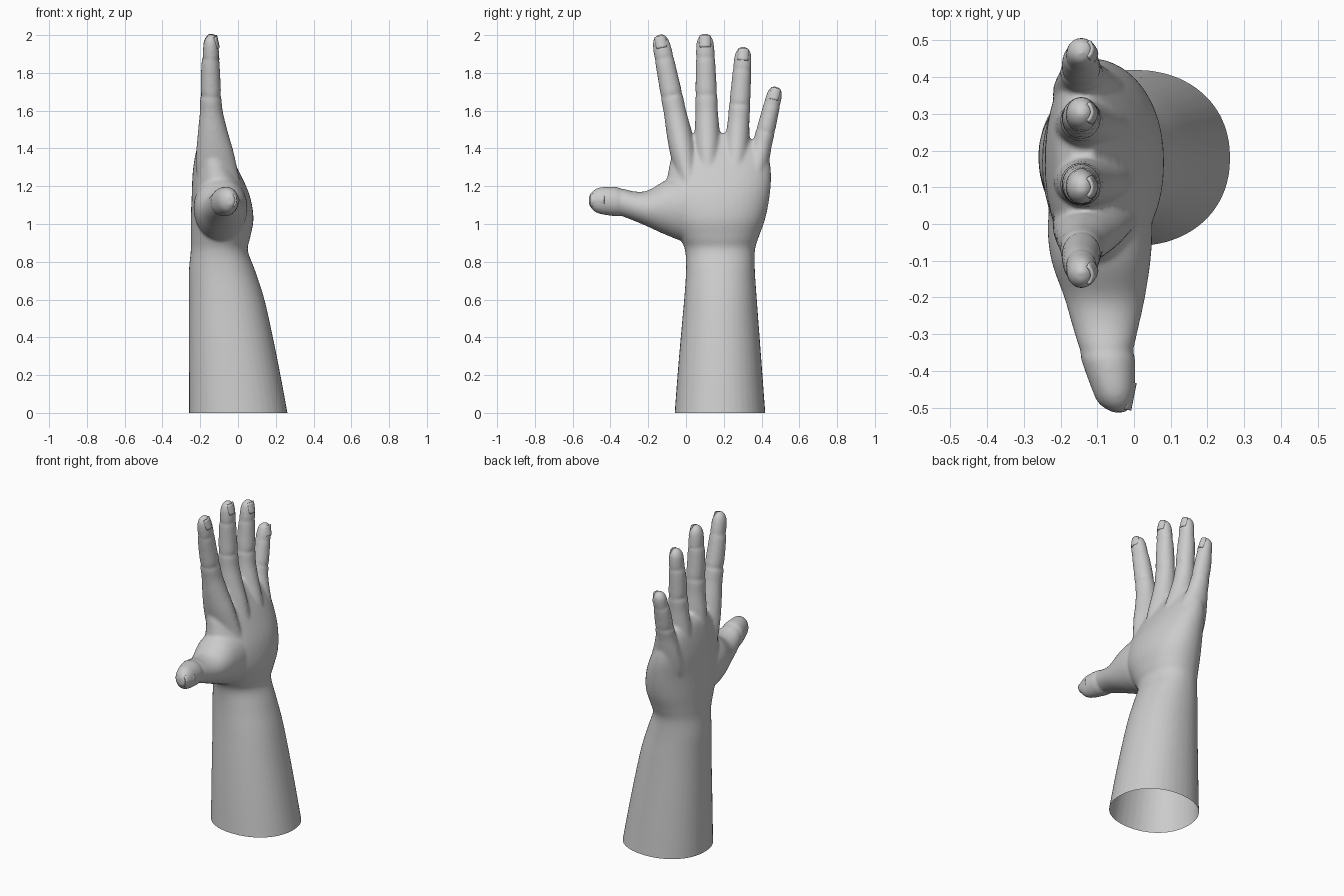
import bpy, bmesh, math
from mathutils import Vector

if "Cube" in bpy.data.objects:
    bpy.data.objects.remove(bpy.data.objects["Cube"])

SEG = 40


def catmull(rows, steps=5):
    """Smoothly resample rows of numbers."""
    out = []
    for i in range(len(rows) - 1):
        p = [rows[max(0, min(len(rows) - 1, i + k))] for k in (-1, 0, 1, 2)]
        for s in range(steps):
            t = s / steps
            out.append([b + 0.5 * t * (c - a + t * (2*a - 5*b + 4*c - d + t * (3*(b - c) + d - a)))
                        for a, b, c, d in zip(*p)])
    return out + [list(rows[-1])]


def loft(bm, rings, power=2.0):
    """Skin closed cross-sections given as (centre, half axis u, half axis v)."""
    loops = []
    for c, u, v in rings:
        loop = []
        for k in range(SEG):
            a = 2 * math.pi * k / SEG
            ca, sa = math.cos(a), math.sin(a)
            x = math.copysign(abs(ca) ** (2 / power), ca)
            y = math.copysign(abs(sa) ** (2 / power), sa)
            loop.append(bm.verts.new(Vector(c) + Vector(u) * x + Vector(v) * y))
        loops.append(loop)
    for A, B in zip(loops, loops[1:]):
        for k in range(SEG):
            j = (k + 1) % SEG
            bm.faces.new((A[k], A[j], B[j], B[k]))
    bm.faces.new(loops[0][::-1])
    bm.faces.new(loops[-1])


bm = bmesh.new()

# forearm and palm: z, x range, y range
palm = [(-.1, -.26, .28, -.068, .43), (0, -.26, .262, -.06, .42), (.2, -.26, .225, -.045, .405),
        (.4, -.26, .185, -.028, .39), (.6, -.26, .14, -.01, .375), (.75, -.26, .092, 0, .365),
        (.86, -.25, .052, -.005, .365), (.93, -.25, .065, -.035, .385), (1.03, -.25, .082, -.085, .42),
        (1.15, -.245, .062, -.11, .443), (1.27, -.24, .01, -.095, .45), (1.37, -.225, -.045, -.07, .43),
        (1.44, -.205, -.085, -.01, .36), (1.48, -.17, -.11, .08, .29)]
loft(bm, [(((a + b) / 2, (c + d) / 2, z), ((b - a) / 2, 0, 0), (0, (d - c) / 2, 0))
          for z, a, b, c, d in catmull(palm)], 2.15)

# thumb: y, x range, z range
thumb = [(.12, -.22, .04, .95, 1.28), (0, -.235, .05, .91, 1.26), (-.1, -.225, .045, .94, 1.235),
         (-.2, -.19, .03, .985, 1.178), (-.27, -.17, .015, 1.015, 1.172), (-.335, -.15, 0, 1.04, 1.187),
         (-.35, -.142, -.006, 1.046, 1.183), (-.365, -.145, .003, 1.04, 1.196),
         (-.45, -.115, .003, 1.052, 1.195), (-.49, -.095, -.005, 1.07, 1.178), (-.513, -.06, -.02, 1.1, 1.15)]
loft(bm, [(((a + b) / 2, y, (c + d) / 2), ((b - a) / 2, 0, 0), (0, 0, (d - c) / 2))
          for y, a, b, c, d in catmull(thumb)])

# fingers: shared profile of position, width factor and x range, with joint creases
profile = [(0, .9, -.2, .03), (.15, 1.1, -.22, .0), (.28, 1.2, -.22, -.025), (.4, 1.16, -.212, -.055),
           (.52, 1.04, -.202, -.08), (.605, 1.03, -.2, -.088), (.625, .94, -.19, -.096),
           (.645, 1.0, -.197, -.09), (.74, .95, -.197, -.094), (.835, .9, -.192, -.098),
           (.855, .83, -.184, -.104), (.875, .88, -.187, -.1), (.95, .79, -.182, -.105),
           (.985, .58, -.17, -.115), (1.004, .25, -.155, -.13)]
fingers = [("index", (.03, 1.15), (-.14, 2.0), .057), ("middle", (.12, 1.15), (.1, 2.005), .057),
           ("ring", (.25, 1.13), (.305, 1.935), .055), ("little", (.325, 1.1), (.478, 1.725), .049)]
for name, base, tip, w in fingers:
    b, t = Vector((0, *base)), Vector((0, *tip))
    d = (t - b).normalized()
    side = Vector((0, d.z, -d.y))
    loft(bm, [(b.lerp(t, s) + Vector(((x0 + x1) / 2, 0, 0)), ((x1 - x0) / 2, 0, 0), side * w * f)
              for s, f, x0, x1 in catmull(profile, 4)])

bmesh.ops.recalc_face_normals(bm, faces=bm.faces)
me = bpy.data.meshes.new("hand")
bm.to_mesh(me)
bm.free()
hand = bpy.data.objects.new("hand_and_forearm", me)
bpy.context.collection.objects.link(hand)

# blend all the parts into one skin
rm = hand.modifiers.new("Blend", 'REMESH')
rm.mode = 'VOXEL'
rm.voxel_size = 0.0095
sm = hand.modifiers.new("Soften", 'SMOOTH')
sm.factor = 0.5
sm.iterations = 6
dg = bpy.context.evaluated_depsgraph_get()
skin = bpy.data.meshes.new_from_object(hand.evaluated_get(dg))
hand.modifiers.clear()
hand.data = skin

# open the forearm at the bottom
bm = bmesh.new()
bm.from_mesh(skin)
bmesh.ops.bisect_plane(bm, geom=bm.verts[:] + bm.edges[:] + bm.faces[:], plane_co=(0, 0, 0),
                       plane_no=(0, 0, 1), clear_inner=True)
bm.to_mesh(skin)
bm.free()
for p in skin.polygons:
    p.use_smooth = True


def nail(name, loc, along, half_width, half_length, out):
    """Thin curved plate lying on the back of a finger tip."""
    along, out = Vector(along).normalized(), Vector(out).normalized()
    side = along.cross(out)
    b = bmesh.new()
    grid = []
    for i in range(7):
        v = -1 + i / 3
        row = []
        for j in range(9):
            u = -1 + j / 4
            wid = half_width * (1 - .12 * v ** 4)
            h = -.45 * half_width * u * u
            row.append(b.verts.new(Vector(loc) + side * u * wid + along * v * half_length + out * h))
        grid.append(row)
    for A, B in zip(grid, grid[1:]):
        for j in range(8):
            b.faces.new((A[j], A[j + 1], B[j + 1], B[j]))
    m = bpy.data.meshes.new(name)
    b.to_mesh(m)
    b.free()
    o = bpy.data.objects.new(name, m)
    bpy.context.collection.objects.link(o)
    mod = o.modifiers.new("Thickness", 'SOLIDIFY')
    mod.thickness = .008
    mod.offset = 0
    for p in m.polygons:
        p.use_smooth = True


# nails
for name, base, tip, w in fingers:
    d = (Vector((0, *tip)) - Vector((0, *base))).normalized()
    p = Vector((-.108, *tip)) - d * .036
    nail(name + "_nail", p, d + Vector((-.22, 0, 0)), w * .5, .032, (1, 0, .22))
nail("thumb_nail", (-.004, -.47, 1.125), (-.2, -1, 0), .034, .038, (1, -.2, 0))
